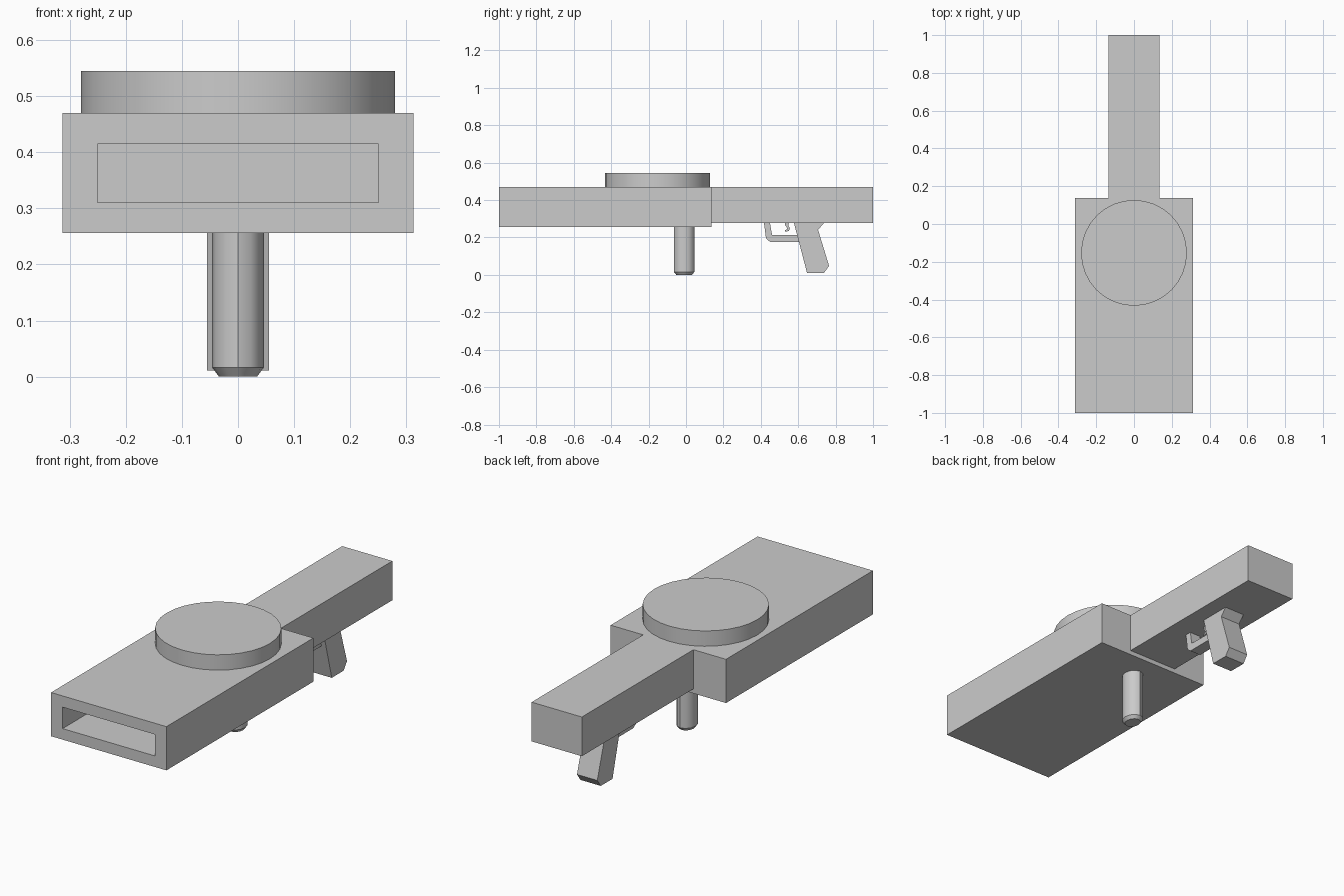
import bpy, bmesh
from math import cos, sin, pi, radians

if "Cube" in bpy.data.objects:
    bpy.data.objects.remove(bpy.data.objects["Cube"])


def finish(name, bm):
    bmesh.ops.recalc_face_normals(bm, faces=bm.faces)
    me = bpy.data.meshes.new(name)
    bm.to_mesh(me)
    bm.free()
    ob = bpy.data.objects.new(name, me)
    bpy.context.collection.objects.link(ob)
    return ob


def prism(name, pts, vec):
    """Closed 3D outline extruded along vec."""
    bm = bmesh.new()
    face = bm.faces.new([bm.verts.new(p) for p in pts])
    new = bmesh.ops.extrude_face_region(bm, geom=[face], use_keep_orig=True)
    bmesh.ops.translate(bm, vec=vec, verts=[v for v in new["geom"] if isinstance(v, bmesh.types.BMVert)])
    return finish(name, bm)


def side_profile(name, yz, half_width):
    return prism(name, [(-half_width, y, z) for y, z in yz], (2 * half_width, 0, 0))


def rings(name, levels, sides, centre_y):
    """Stack of elliptical rings (z, rx, ry), capped at both ends."""
    bm = bmesh.new()
    loops = []
    for z, rx, ry in levels:
        loops.append([bm.verts.new((rx * sin(2 * pi * i / sides),
                                    centre_y + ry * cos(2 * pi * i / sides), z))
                      for i in range(sides)])
    for a, b in zip(loops, loops[1:]):
        for i in range(sides):
            j = (i + 1) % sides
            bm.faces.new((a[i], a[j], b[j], b[i]))
    bm.faces.new(loops[0])
    bm.faces.new(loops[-1])
    return finish(name, bm)


def smooth(ob, angle):
    bpy.ops.object.select_all(action='DESELECT')
    ob.select_set(True)
    bpy.context.view_layer.objects.active = ob
    bpy.ops.object.shade_smooth_by_angle(angle=radians(angle))


# Wide housing with a recessed slot in its front face
def rect(bm, hx, y, z0, z1):
    return [bm.verts.new(p) for p in ((-hx, y, z0), (hx, y, z0), (hx, y, z1), (-hx, y, z1))]


bm = bmesh.new()
housing = [rect(bm, 0.3125, 0.137, 0.256, 0.47), rect(bm, 0.3125, -1, 0.256, 0.47),
           rect(bm, 0.25, -1, 0.31, 0.415), rect(bm, 0.25, -0.4, 0.31, 0.415)]
for a, b in zip(housing, housing[1:]):
    for i in range(4):
        j = (i + 1) % 4
        bm.faces.new((a[i], a[j], b[j], b[i]))
bm.faces.new(housing[0])
bm.faces.new(housing[-1])
finish("housing", bm)

# Rear stock
side_profile("stock", [(0.137, 0.278), (1, 0.278), (1, 0.47), (0.137, 0.47)], 0.136)

# Round drum on top
drum = rings("drum", [(0.47, 0.28, 0.28), (0.545, 0.28, 0.28)], 32, -0.153)
smooth(drum, 30)

# Front hand grip with chamfered end
front_grip = rings("front_grip", [(0, 0.034, 0.042), (0.016, 0.046, 0.055),
                                  (0.256, 0.046, 0.055)], 12, -0.01)
smooth(front_grip, 35)

# Slanted rear grip
side_profile("rear_grip", [(0.577, 0.278), (0.647, 0.011), (0.738, 0.011),
                           (0.765, 0.048), (0.706, 0.241), (0.738, 0.278)], 0.055)

# Trigger guard
side_profile("trigger_guard", [(0.417, 0.278), (0.428, 0.194), (0.449, 0.177), (0.61, 0.177),
                               (0.597, 0.212), (0.46, 0.214), (0.449, 0.278)], 0.03)

# Hooked trigger
side_profile("trigger", [(0.53, 0.278), (0.55, 0.278), (0.547, 0.263), (0.556, 0.25),
                         (0.55, 0.235), (0.528, 0.23), (0.53, 0.24), (0.541, 0.244),
                         (0.541, 0.251), (0.53, 0.265)], 0.015)
